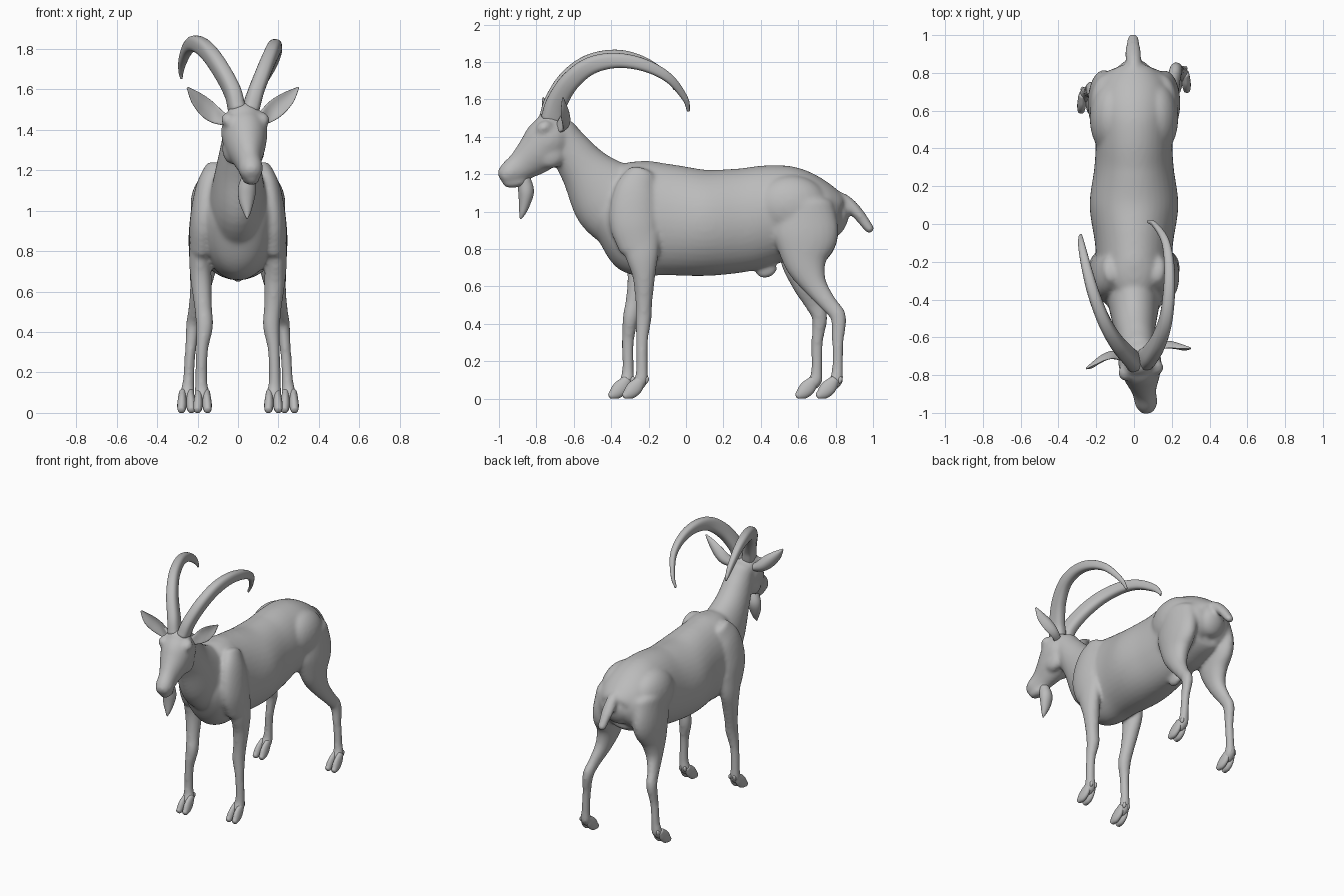
import bpy
import bmesh
import math
from mathutils import Vector, Matrix

default_cube = bpy.data.objects.get("Cube")
if default_cube:
    bpy.data.objects.remove(default_cube, do_unlink=True)

grey = bpy.data.materials.new("warm_grey")
grey.use_nodes = True
grey.diffuse_color = (.5, .5, .5, 1)
grey.node_tree.nodes["Principled BSDF"].inputs["Base Color"].default_value = (.5, .5, .5, 1)

HEAD_YAW = .19
HEAD_SIDE = Vector((math.cos(HEAD_YAW), math.sin(HEAD_YAW), 0))
X_AXIS, Z_AXIS = Vector((1, 0, 0)), Vector((0, 0, 1))

def smooth_path(points, steps):
    """Catmull-Rom through points that carry position and two radii."""
    pts = [Vector(p) for p in points]
    pts = [pts[0] * 2 - pts[1]] + pts + [pts[-1] * 2 - pts[-2]]
    path = []
    for p, q, r, s in zip(pts, pts[1:], pts[2:], pts[3:]):
        for i in range(steps):
            t = i / steps
            path.append((q * 2 + (r - p) * t + (p * 2 - q * 5 + r * 4 - s) * t ** 2
                         + (q * 3 - p - r * 3 + s) * t ** 3) * .5)
    return path + [pts[-2]]

def boxy(value, power):
    return math.copysign(abs(value) ** power, value)

def loft(bm, points, side=X_AXIS, sides=24, steps=5, cap=.6, cup=0, power=1, floor=-1):
    """Elliptical tube with rounded ends; each point is x, y, z, side radius, depth radius."""
    path = smooth_path(points, steps)
    last = len(path) - 1
    stations = []
    for i, p in enumerate(path):
        here = Vector(p[:3])
        tangent = (Vector(path[min(i + 1, last)][:3]) - Vector(path[max(i - 1, 0)][:3])).normalized()
        ra, rb = max(p[3], .002), max(p[4], .002)
        rounds = []
        if i in (0, last):
            for angle in (.4, .8, 1.2, 1.5):
                push = tangent * math.sin(angle) * min(ra, rb) * cap * (-1 if i == 0 else 1)
                k = math.cos(angle)
                rounds.append((here + push, tangent, ra * k, rb * k))
        if i == 0:
            stations += rounds[::-1]
        stations.append((here, tangent, ra, rb))
        if i == last:
            stations += rounds
    rings = []
    for here, tangent, ra, rb in stations:
        a = (side - tangent * side.dot(tangent)).normalized()
        b = tangent.cross(a)
        ring = []
        for j in range(sides):
            c = boxy(math.cos(math.tau * j / sides), power)
            s = boxy(math.sin(math.tau * j / sides), power)
            co = here + a * ra * c + b * rb * s + Vector((0, -cup * ra * c * c, 0))
            co.z = max(co.z, floor)
            ring.append(bm.verts.new(co))
        rings.append(ring)
    faces = [bm.faces.new(rings[0][::-1]), bm.faces.new(rings[-1])]
    for low, high in zip(rings, rings[1:]):
        for j in range(sides):
            k = (j + 1) % sides
            faces.append(bm.faces.new((low[j], low[k], high[k], high[j])))
    bmesh.ops.recalc_face_normals(bm, faces=faces)

def blob(bm, centre, radii, yaw=0, tilt=0):
    """Ellipsoid."""
    m = (Matrix.Translation(centre) @ Matrix.Rotation(yaw, 4, 'Z') @ Matrix.Rotation(tilt, 4, 'X')
         @ Matrix.Diagonal((*radii, 1)))
    bmesh.ops.create_uvsphere(bm, u_segments=24, v_segments=14, radius=1, matrix=m)

def finish(bm, name):
    mesh = bpy.data.meshes.new(name)
    bm.to_mesh(mesh)
    bm.free()
    mesh.materials.append(grey)
    mesh.polygons.foreach_set("use_smooth", [True] * len(mesh.polygons))
    obj = bpy.data.objects.new(name, mesh)
    bpy.context.collection.objects.link(obj)
    return obj

def part(name, points, **options):
    bm = bmesh.new()
    loft(bm, points, **options)
    return finish(bm, name)

def placed(points, sign, stride):
    """Mirror a leg and swing its lower half by the stride."""
    return [(x * sign, y + stride * min(1, max(0, (.8 - z) / .4)), z, a, b)
            for x, y, z, a, b in points]

def head_point(side, forward, z):
    """Point in the turned head, measured from between the ears."""
    f = Vector((math.sin(HEAD_YAW), -math.cos(HEAD_YAW), 0))
    return Vector((.025, -.715, z)) + HEAD_SIDE * side + f * forward

# Torso
skin = bmesh.new()
loft(skin, [(0, -.49, .99, .07, .07), (0, -.45, .985, .13, .14), (0, -.36, .975, .175, .26),
            (0, -.25, .965, .195, .308), (0, -.1, .957, .207, .297), (0, .1, .94, .235, .284),
            (0, .3, .955, .21, .277), (0, .45, .985, .203, .264), (0, .58, .985, .215, .252),
            (0, .7, .975, .2, .207), (0, .78, .965, .155, .155), (0, .81, .955, .09, .1)], sides=40)
# Withers, brisket and belly pouch
blob(skin, (0, -.24, 1.175), (.13, .19, .095))
blob(skin, (0, -.31, .8), (.12, .1, .125))
blob(skin, (0, .43, .69), (.03, .06, .045), tilt=.3)
# Neck
loft(skin, [(0, -.3, 1, .16, .23), (0, -.42, 1.085, .135, .21), (.005, -.54, 1.225, .11, .138),
            (.015, -.625, 1.345, .095, .108), (.02, -.67, 1.43, .09, .085)], sides=32)
# Skull and muzzle
loft(skin, [(.02, -.67, 1.445, .09, .08), (.03, -.725, 1.395, .115, .125),
            (.04, -.795, 1.315, .098, .115), (.053, -.88, 1.245, .065, .084),
            (.064, -.945, 1.205, .06, .065), (.067, -.97, 1.19, .05, .052)],
     side=HEAD_SIDE, sides=32)
blob(skin, head_point(0, .2, 1.155), (.042, .07, .027), HEAD_YAW, .15)
blob(skin, head_point(0, .02, 1.465), (.09, .07, .07), HEAD_YAW)
for s in (-1, 1):
    blob(skin, head_point(s * .085, .06, 1.45), (.037, .045, .035), HEAD_YAW, .5)
    blob(skin, head_point(s * .06, .01, 1.3), (.045, .08, .065), HEAD_YAW, .6)
# Legs, shoulders and haunches
FORELEG = [(.18, -.25, .88, .055, .11), (.188, -.235, .76, .054, .088), (.182, -.225, .65, .052, .061),
           (.172, -.225, .52, .044, .046), (.165, -.227, .43, .043, .043), (.178, -.235, .31, .031, .033),
           (.182, -.235, .16, .03, .032), (.178, -.24, .1, .038, .038), (.176, -.265, .065, .036, .032)]
HINDLEG = [(.14, .63, 1.03, .09, .16), (.162, .64, .87, .083, .175), (.172, .64, .73, .068, .118),
           (.188, .687, .61, .05, .068), (.21, .76, .51, .036, .048), (.222, .815, .435, .035, .043),
           (.235, .812, .31, .028, .032), (.245, .81, .16, .029, .03), (.25, .803, .1, .037, .037),
           (.255, .775, .065, .036, .032)]
SHOULDER = [(.115, -.235, 1.2, .052, .08), (.15, -.27, 1.1, .062, .115), (.172, -.28, .95, .066, .13),
            (.18, -.25, .81, .06, .11)]
for s in (-1, 1):
    loft(skin, placed(FORELEG, s, -.075 if s < 0 else 0))
    loft(skin, placed(HINDLEG, s, -.11 if s < 0 else 0))
    loft(skin, placed(SHOULDER, s, 0))
    blob(skin, (s * .115, .56, 1.03), (.12, .2, .165))
    blob(skin, (s * .075, .7, .98), (.12, .13, .15))
# Tail
loft(skin, [(0, .73, 1.075, .05, .04), (0, .83, 1.065, .04, .038), (-.005, .91, 1, .042, .034),
            (-.005, .982, .907, .03, .026)], cap=.9)

body = finish(skin, "body")
remesh = body.modifiers.new("fuse", 'REMESH')
remesh.mode = 'VOXEL'
remesh.voxel_size = .011
remesh.use_smooth_shade = True
relax = body.modifiers.new("soften", 'SMOOTH')
relax.factor = .5
relax.iterations = 12

# Cloven hooves with dewclaws
for s, side_name in ((-1, "right"), (1, "left")):
    for leg, x, y in (("front", .175, -.24 - (.075 if s < 0 else 0)),
                      ("hind", .255, .795 - (.11 if s < 0 else 0))):
        bm = bmesh.new()
        for d in (-1, 1):
            cx = s * x + d * .019
            loft(bm, [(cx, y, .1, .018, .026), (cx + d * .002, y - .03, .063, .022, .04),
                      (cx + d * .004, y - .06, .033, .023, .036),
                      (cx + d * .006, y - .087, .015, .018, .02)], sides=16, floor=0)
            blob(bm, (s * x + d * .017, y + .028, .1), (.011, .013, .02), 0, -.3)
        finish(bm, side_name + "_" + leg + "_hoof")
# Swept-back horns
part("left_horn", [(.062, -.715, 1.5, .042, .06), (.087, -.69, 1.585, .04, .056),
                   (.13, -.62, 1.695, .038, .052), (.167, -.51, 1.78, .035, .047),
                   (.185, -.37, 1.808, .032, .04), (.187, -.22, 1.782, .027, .033),
                   (.165, -.09, 1.712, .021, .025), (.11, -.005, 1.605, .013, .016),
                   (.075, .013, 1.54, .007, .008)], side=HEAD_SIDE, steps=8, power=.75)
part("right_horn", [(-.005, -.725, 1.5, .042, .06), (-.028, -.70, 1.59, .04, .056),
                    (-.09, -.63, 1.705, .038, .052), (-.155, -.52, 1.792, .035, .047),
                    (-.21, -.38, 1.826, .032, .04), (-.247, -.25, 1.805, .027, .033),
                    (-.274, -.13, 1.74, .02, .025), (-.282, -.075, 1.685, .012, .014),
                    (-.28, -.06, 1.655, .006, .007)], side=HEAD_SIDE, steps=8, power=.75)
# Leaf-shaped cupped ears
EAR = ((.08, -.03, 1.445, .027, .024), (.135, -.05, 1.475, .042, .02), (.185, -.045, 1.515, .046, .015),
       (.235, -.025, 1.56, .034, .01), (.278, -.005, 1.607, .006, .005))
for s, side_name in ((-1, "right"), (1, "left")):
    part(side_name + "_ear", [(*head_point(s * d, f, z), a, b) for d, f, z, a, b in EAR],
         side=Z_AXIS, cup=.5)
# Pointed beard
part("beard", [(.055, -.865, 1.175, .032, .035), (.045, -.855, 1.11, .045, .042),
               (.042, -.862, 1.05, .038, .032), (.045, -.874, .995, .02, .018),
               (.045, -.885, .962, .004, .004)], side=HEAD_SIDE)
